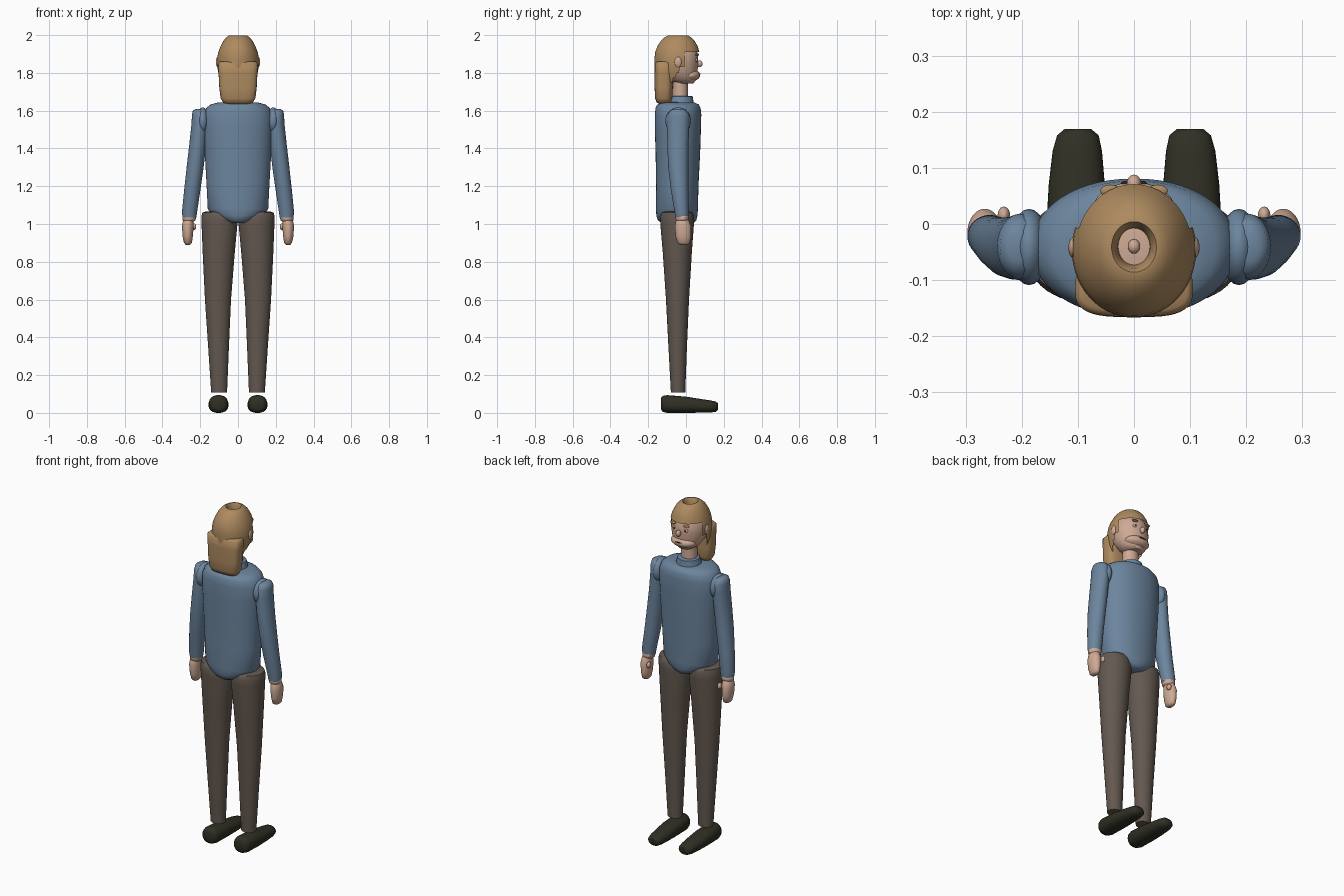
import bpy, bmesh, math
from mathutils import Vector


def material(name, rgb):
    m = bpy.data.materials.new(name)
    m.diffuse_color = (*rgb, 1)
    return m


SHIRT = material("blue shirt", (0.15, 0.235, 0.34))
TROUSERS = material("brown trousers", (0.125, 0.098, 0.08))
HAIR = material("light brown hair", (0.42, 0.255, 0.115))
SKIN = material("skin", (0.62, 0.40, 0.30))
SHOE = material("dark shoe", (0.028, 0.028, 0.017))
DARK = material("dark eye", (0.03, 0.02, 0.015))


def finish(name, bm, mat, angle=50):
    bmesh.ops.recalc_face_normals(bm, faces=bm.faces)
    me = bpy.data.meshes.new(name)
    bm.to_mesh(me)
    bm.free()
    me.materials.append(mat)
    ob = bpy.data.objects.new(name, me)
    bpy.context.collection.objects.link(ob)
    bpy.ops.object.select_all(action='DESELECT')
    ob.select_set(True)
    bpy.context.view_layer.objects.active = ob
    bpy.ops.object.shade_smooth_by_angle(angle=math.radians(angle))
    return ob


def loft_mesh(rings, axis='Z', n=40, power=2.0, caps=True):
    """Rings are (position, centre a, centre b, radius a, radius b)."""
    bm = bmesh.new()
    loops = []
    for t, a, b, ra, rb in rings:
        loop = []
        for i in range(n):
            w = 2 * math.pi * i / n
            c, s = math.cos(w), math.sin(w)
            u = a + ra * math.copysign(abs(c) ** (2 / power), c)
            v = b + rb * math.copysign(abs(s) ** (2 / power), s)
            loop.append(bm.verts.new((u, v, t) if axis == 'Z' else (u, t, v)))
        loops.append(loop)
    for lo, hi in zip(loops, loops[1:]):
        for i in range(n):
            j = (i + 1) % n
            bm.faces.new((lo[i], lo[j], hi[j], hi[i]))
    if caps:
        bm.faces.new(loops[0][::-1])
        bm.faces.new(loops[-1])
    return bm


def loft(name, rings, mat, **kw):
    return finish(name, loft_mesh(rings, **kw), mat)


def ball(name, centre, radii, mat):
    bm = bmesh.new()
    bmesh.ops.create_uvsphere(bm, u_segments=24, v_segments=14, radius=1)
    bmesh.ops.scale(bm, vec=Vector(radii), verts=bm.verts)
    bmesh.ops.translate(bm, vec=Vector(centre), verts=bm.verts)
    return finish(name, bm, mat)


def flip(rings, s):
    return [(t, a * s, b, ra, rb) for t, a, b, ra, rb in rings]


# Torso and collar
loft("torso", [
    (1.005, 0, -.045, .05, .085), (1.02, 0, -.047, .09, .102),
    (1.045, 0, -.048, .135, .109), (1.08, 0, -.048, .16, .111),
    (1.2, 0, -.046, .166, .112), (1.38, 0, -.043, .176, .118),
    (1.5, 0, -.043, .182, .122), (1.58, 0, -.042, .182, .123),
    (1.615, 0, -.042, .168, .119), (1.633, 0, -.042, .145, .109),
    (1.642, 0, -.042, .11, .09), (1.645, 0, -.04, .06, .06)],
    SHIRT, n=56, power=2.1)
loft("collar", [
    (1.62, 0, -.03, .075, .075), (1.65, 0, -.027, .068, .066),
    (1.675, 0, -.024, .06, .06), (1.678, 0, -.024, .05, .05)], SHIRT)
loft("neck", [(1.6, 0, -.03, .045, .042), (1.82, 0, -.03, .044, .04)], SKIN)

# Legs, shoes, arms and hands on both sides
LEG = [(.108, .1, -.042, .042, .038), (.35, .103, -.044, .055, .049),
       (.6, .106, -.045, .069, .061), (.85, .102, -.046, .085, .077),
       (1.0, .098, -.047, .095, .089), (1.04, .1, -.047, .094, .089),
       (1.06, .105, -.047, .084, .08), (1.067, .108, -.047, .06, .06)]
SOLE = [(-.132, .103, .05, .028, .03), (-.124, .103, .048, .043, .042),
        (-.1, .103, .047, .051, .047), (0, .103, .043, .053, .043),
        (.07, .102, .038, .05, .037), (.13, .101, .034, .044, .032),
        (.158, .1, .033, .037, .027), (.169, .1, .033, .024, .018)]
ARM = [(1.035, .257, -.022, .036, .035), (1.06, .257, -.022, .04, .038),
       (1.18, .242, -.034, .043, .046), (1.3, .227, -.041, .045, .053),
       (1.42, .213, -.043, .045, .056), (1.53, .203, -.041, .043, .059),
       (1.575, .202, -.04, .042, .058), (1.6, .205, -.04, .034, .045),
       (1.609, .206, -.04, .018, .025)]
HAND = [(.89, .265, -.012, .012, .02), (.9, .265, -.012, .021, .033),
        (.935, .266, -.014, .027, .041), (.985, .266, -.016, .031, .043),
        (1.01, .264, -.018, .029, .037), (1.03, .26, -.02, .025, .028)]
CUFF = [(1.014, .259, -.021, .026, .027), (1.02, .259, -.021, .034, .033),
        (1.042, .257, -.021, .037, .035), (1.05, .257, -.021, .03, .028)]
for side, s in (("left", -1), ("right", 1)):
    loft(side + "_leg", flip(LEG, s), TROUSERS)
    loft(side + "_shoe", flip(SOLE, s), SHOE, axis='Y', power=2.3)
    loft(side + "_arm", flip(ARM, s), SHIRT)
    ball(side + "_shoulder", (s * .187, -.041, 1.545), (.035, .068, .072), SHIRT)
    loft(side + "_hand", flip(HAND, s), SKIN)
    loft(side + "_wrist", flip(CUFF, s), SKIN)
    ball(side + "_thumb", (s * .232, .016, .986), (.011, .015, .018), SKIN)
    # Ears, eyes and brows
    ball(side + "_ear", (s * .107, -.042, 1.857), (.01, .019, .028), SKIN)
    ball(side + "_eye", (s * .038, .053, 1.868), (.013, .008, .011), SKIN)
    ball(side + "_pupil", (s * .038, .06, 1.868), (.005, .003, .005), DARK)
    ball(side + "_brow", (s * .042, .059, 1.897), (.018, .011, .006), HAIR)

# Head, jaw, nose and mouth
loft("head", [
    (1.745, 0, -.01, .045, .05), (1.765, 0, -.015, .07, .07),
    (1.8, 0, -.03, .09, .09), (1.85, 0, -.04, .102, .105),
    (1.9, 0, -.043, .099, .107), (1.93, 0, -.045, .085, .09),
    (1.95, 0, -.045, .06, .065), (1.957, 0, -.045, .03, .03)], SKIN)
ball("jaw", (0, .022, 1.788), (.075, .053, .033), SKIN)
ball("nose", (0, .071, 1.848), (.013, .017, .018), SKIN)
ball("mouth", (0, .073, 1.795), (.024, .004, .003), DARK)
ball("crown_bead", (0, -.04, 1.965), (.011, .013, .012), SKIN)

# Hair cap with a crown opening and a face opening
bm = loft_mesh([
    (1.75, 0, -.06, .085, .1), (1.775, 0, -.055, .097, .108),
    (1.8, 0, -.05, .104, .114), (1.832, 0, -.047, .11, .119),
    (1.86, 0, -.046, .111, .121), (1.885, 0, -.046, .109, .12),
    (1.91, 0, -.046, .104, .117), (1.94, 0, -.045, .093, .107),
    (1.97, 0, -.044, .077, .089), (1.988, 0, -.043, .062, .07),
    (1.998, 0, -.042, .048, .053), (1.999, 0, -.041, .04, .045),
    (1.99, 0, -.04, .034, .039), (1.965, 0, -.04, .029, .034),
    (1.945, 0, -.04, .027, .031)], n=56, caps=False)
doomed = []
for f in bm.faces:
    c = f.calc_center_median()
    edge = -.012 if c.z > 1.832 else -.03 - (1.832 - c.z) * .5
    if c.z < 1.91 and c.y > edge:
        doomed.append(f)
bmesh.ops.delete(bm, geom=doomed, context='FACES')
finish("hair_cap", bm, HAIR)

# Long hair hanging down the back
loft("back_hair", [
    (1.636, 0, -.118, .055, .025), (1.642, 0, -.118, .078, .037),
    (1.665, 0, -.118, .092, .046), (1.72, 0, -.118, .099, .048),
    (1.8, 0, -.117, .103, .049), (1.85, 0, -.115, .105, .05),
    (1.86, 0, -.113, .095, .042)], HAIR, power=3.2)
